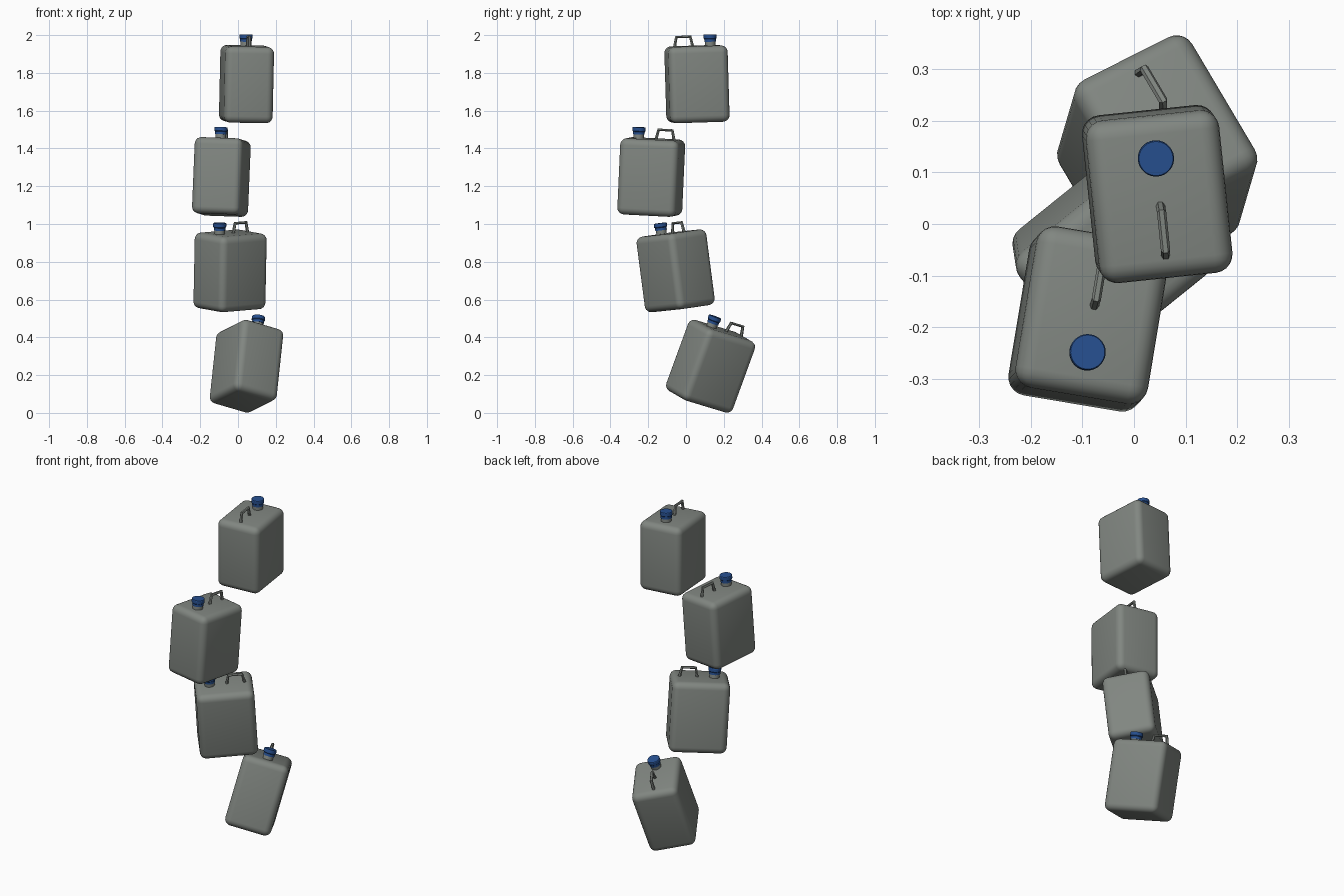
import bpy, bmesh, math
from mathutils import Vector, Matrix

cube = bpy.data.objects.get("Cube")
if cube:
    bpy.data.objects.remove(cube, do_unlink=True)


def material(name, rgb):
    m = bpy.data.materials.new(name)
    m.use_nodes = True
    m.diffuse_color = (*rgb, 1)
    m.node_tree.nodes["Principled BSDF"].inputs["Base Color"].default_value = (*rgb, 1)
    return m


grey = material("grey_plastic", (0.22, 0.24, 0.22))
blue = material("blue_cap", (0.02, 0.08, 0.28))

WIDTH, DEPTH, HEIGHT = 0.26, 0.317, 0.404
TOP = HEIGHT / 2
CAP_Y, HANDLE_Y = 0.077, -0.065


def finish(bm, name, mat):
    bmesh.ops.recalc_face_normals(bm, faces=bm.faces)
    mesh = bpy.data.meshes.new(name)
    bm.to_mesh(mesh)
    bm.free()
    mesh.materials.append(mat)
    return mesh


def rounded_box(name):
    bm = bmesh.new()
    bmesh.ops.create_cube(bm, size=1, matrix=Matrix.Diagonal((WIDTH, DEPTH, HEIGHT, 1)))
    bmesh.ops.bevel(bm, geom=bm.edges[:], offset=0.036, segments=5,
                    profile=0.5, affect='EDGES')
    for f in bm.faces:
        f.smooth = True
    return finish(bm, name, grey)


def lathe(name, profile, mat, sides=32):
    """Spin (radius, height) points around the spout axis."""
    bm = bmesh.new()
    verts = [bm.verts.new((r, CAP_Y, TOP + z)) for r, z in profile]
    edges = [bm.edges.new(pair) for pair in zip(verts, verts[1:])]
    bmesh.ops.spin(bm, geom=verts + edges, cent=(0, CAP_Y, 0), axis=(0, 0, 1),
                   angle=math.tau, steps=sides)
    bmesh.ops.remove_doubles(bm, verts=bm.verts[:], dist=1e-5)
    return finish(bm, name, mat)


def bent_bar(name):
    """Trapezoid carrying handle swept along a short path."""
    curve = bpy.data.curves.new(name, 'CURVE')
    curve.dimensions = '3D'
    curve.bevel_depth = 0.009
    curve.bevel_resolution = 1
    spline = curve.splines.new('POLY')
    path = [(-0.05, -0.01), (-0.037, 0.05), (0.037, 0.05), (0.05, -0.01)]
    spline.points.add(len(path) - 1)
    for p, (y, z) in zip(spline.points, path):
        p.co = (0, HANDLE_Y + y, TOP + z, 1)
    spline.use_smooth = False
    curve.materials.append(grey)
    return curve


# Shared parts of one can
parts = {
    "body": rounded_box("body"),
    "neck": lathe("neck", [(0.028, -0.01), (0.028, 0.026)], grey),
    "cap": lathe("cap", [(0, 0.02), (0.031, 0.02), (0.031, 0.034), (0.035, 0.038),
                         (0.035, 0.055), (0.033, 0.058), (0, 0.058)], blue),
    "handle": bent_bar("handle"),
}

# Each can: centre, up direction, direction from handle to cap
cans = {
    "top": ((0.045, 0.058, 1.741), (0.022, -0.03, 1), (-0.105, 0.994, 0)),
    "upper": ((-0.088, -0.184, 1.249), (0.042, 0.045, 1), (-0.165, -0.986, 0)),
    "lower": ((-0.042, -0.055, 0.752), (0.02, -0.13, 1), (-0.775, -0.633, 0)),
    "bottom": ((0.045, 0.13, 0.247), (0.107, 0.365, 1), (0.493, -0.832, 0.25)),
}

for can, (centre, up, forward) in cans.items():
    z = Vector(up).normalized()
    x = Vector(forward).cross(z).normalized()
    y = z.cross(x)
    placement = Matrix.Translation(centre) @ Matrix((x, y, z)).transposed().to_4x4()
    for part, data in parts.items():
        obj = bpy.data.objects.new(f"{can}_can_{part}", data)
        obj.matrix_world = placement
        bpy.context.collection.objects.link(obj)

# Smooth the round walls, keep the rims sharp
bpy.ops.object.select_all(action='DESELECT')
for part in ("neck", "cap"):
    obj = bpy.data.objects[f"top_can_{part}"]
    obj.select_set(True)
    bpy.context.view_layer.objects.active = obj
bpy.ops.object.shade_smooth_by_angle(angle=math.radians(30))
